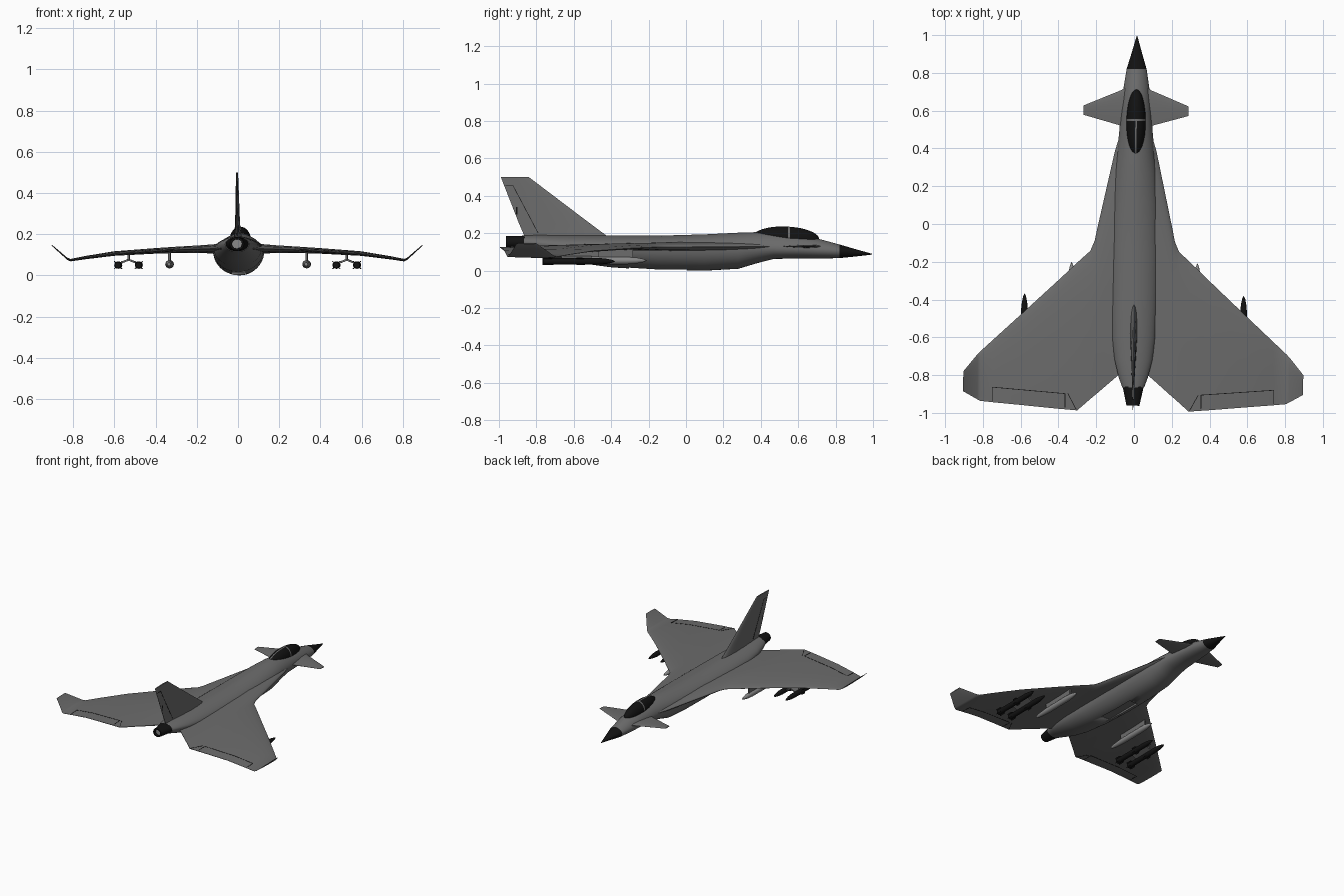
import bpy, bmesh, math
from mathutils import Matrix, Vector

if "Cube" in bpy.data.objects:
    bpy.data.objects.remove(bpy.data.objects["Cube"])


def mat(name, v):
    m = bpy.data.materials.new(name)
    m.diffuse_color = (v, v, v, 1)
    m.use_nodes = True
    m.node_tree.nodes["Principled BSDF"].inputs["Base Color"].default_value = m.diffuse_color
    return m


GREY = mat("airframe_grey", 0.15)
BLACK = mat("matte_black", 0.006)
LIGHT = mat("store_light_grey", 0.25)


def finish(bm, name, mats):
    bmesh.ops.recalc_face_normals(bm, faces=bm.faces)
    me = bpy.data.meshes.new(name)
    bm.to_mesh(me)
    bm.free()
    for m in mats:
        me.materials.append(m)
    ob = bpy.data.objects.new(name, me)
    bpy.context.collection.objects.link(ob)
    return ob


def loft(name, rings, mats, rule=None):
    bm = bmesh.new()
    vs = [[bm.verts.new(p) for p in r] for r in rings]
    n = len(vs[0])
    for a, b in zip(vs, vs[1:]):
        for i in range(n):
            j = (i + 1) % n
            bm.faces.new((a[i], a[j], b[j], b[i]))
    bm.faces.new(vs[0])
    bm.faces.new(vs[-1])
    if rule:
        for f in bm.faces:
            f.material_index = rule(f)
    return finish(bm, name, mats)


def interp(table, x, k):
    for a, b in zip(table, table[1:]):
        if x <= b[0]:
            t = (x - a[0]) / (b[0] - a[0])
            return a[k] + (b[k] - a[k]) * t
    return table[-1][k]


def foil(t):
    return interp([(0, .03), (.03, .4), (.12, .8), (.35, 1), (.7, .65), (1, .1)], t, 1)


STEPS = [0, .015, .04, .1, .2, .35, .55, .75, .9, 1]


def foil_ring(le, te, th, place):
    up = [(t, 1) for t in STEPS]
    down = [(t, -1) for t in reversed(STEPS)]
    return [place(le + (te - le) * t, s * foil(t) * th / 2) for t, s in up + down]


def body_ring(y, w, zt, zm, zb, n_up=1.75, seg=40):
    pts = []
    for i in range(seg):
        a = 2 * math.pi * i / seg
        c, s = math.cos(a), math.sin(a)
        n = n_up if s > 0 else 2.1
        x = w * math.copysign(abs(c) ** (2 / n), c)
        h = (zt - zm) if s > 0 else (zm - zb)
        pts.append((x, y, zm + h * math.copysign(abs(s) ** (2 / n), s)))
    return pts


def lathe(name, prof, x, z, m, seg=16):
    rings = [[(x + r * math.cos(2 * math.pi * i / seg), y, z + r * math.sin(2 * math.pi * i / seg))
              for i in range(seg)] for y, r in prof]
    return loft(name, rings, [m])


# Fuselage with black nose cone
BODY = [(.995, .002, .09, .088, .086), (.9, .029, .117, .1, .075), (.82, .053, .14, .104, .067),
        (.71, .07, .17, .11, .065), (.6, .08, .19, .115, .065), (.47, .09, .203, .118, .063),
        (.38, .1, .206, .12, .04), (.28, .112, .203, .12, .01), (.1, .12, .194, .125, 0),
        (-.15, .125, .187, .125, .002), (-.4, .122, .189, .125, .018), (-.6, .115, .19, .13, .045),
        (-.72, .1, .19, .14, .07), (-.81, .078, .19, .15, .1), (-.865, .058, .188, .153, .115)]
fuselage = loft("fuselage", [body_ring(*b) for b in BODY], [GREY, BLACK],
                lambda f: 1 if f.calc_center_median().y > .82 else 0)

# Recessed bay in the belly
bm = bmesh.new()
bmesh.ops.create_cube(bm, size=1, matrix=Matrix.Translation((0, -.15, -.01)) @ Matrix.Diagonal((.07, .31, .06, 1)))
cutter = finish(bm, "bay_cutter", [GREY])
cutter.hide_render = True
cutter.hide_viewport = False
cutter.display_type = 'WIRE'
mod = fuselage.modifiers.new("bay", 'BOOLEAN')
mod.object = cutter
mod.operation = 'DIFFERENCE'

# Exhaust nozzle with lighter bore
loft("nozzle", [body_ring(-.86, .056, .187, .153, .117, 2), body_ring(-.962, .034, .185, .153, .122, 2),
                body_ring(-.962, .025, .176, .153, .13, 2), body_ring(-.945, .024, .175, .153, .131, 2)],
     [BLACK, LIGHT], lambda f: 1 if len(f.verts) > 4 else 0)

# Canopy: glass with frame bands cut into it
bm = bmesh.new()
bmesh.ops.create_uvsphere(bm, u_segments=32, v_segments=20, radius=1,
                          matrix=Matrix.Translation((0, .535, .174)) @ Matrix.Rotation(-.04, 4, 'X')
                          @ Matrix.Diagonal((.051, .178, .062, 1)))
for co, no in (((0, .546, 0), (0, 1, 0)), ((0, .556, 0), (0, 1, 0)), ((.004, 0, 0), (1, 0, 0)), ((-.004, 0, 0), (1, 0, 0))):
    bmesh.ops.bisect_plane(bm, geom=bm.verts[:] + bm.edges[:] + bm.faces[:], plane_co=co, plane_no=no)
for f in bm.faces:
    c = f.calc_center_median()
    f.material_index = int(.546 < c.y < .556 or (abs(c.x) < .004 and c.y < .55))
finish(bm, "canopy", [BLACK, GREY])

# Wing stations: x, leading y, trailing y, thickness, height
WING = [(.06, .55, -.785, .05, .13), (.11, .386, -.828, .046, .129), (.2, -.03, -.907, .036, .127),
        (.212, -.09, -.917, .035, .127), (.235, -.145, -.937, .034, .126), (.295, -.2, -.99, .031, .124),
        (.4, -.3, -.982, .027, .119), (.6, -.487, -.964, .022, .106), (.74, -.617, -.952, .016, .086),
        (.81, -.682, -.945, .012, .074), (.825, -.697, -.937, .011, .08), (.9, -.79, -.895, .006, .146)]
CANARD = [(.04, .735, .51, .018), (.08, .708, .52, .016), (.278, .625, .575, .006)]


def seam(name, path, s, w=.0035):
    # thin dark panel gap following the wing skin
    a, b = Vector(path[0]), Vector(path[1])
    side = (b - a).normalized().orthogonal() * w / 2
    rings = []
    for i in range(9):
        p = a.lerp(b, i / 8)
        ring = []
        for k, q in ((1, p + side), (1, p - side), (-1, p - side), (-1, p + side)):
            le, te, th, z = (interp(WING, q.x, j) for j in (1, 2, 3, 4))
            h = foil(min(1, max(0, (q.y - le) / (te - le)))) * th / 2 + .0012
            ring.append((s * q.x, q.y, z + k * h))
        rings.append(ring)
    loft(name, rings, [BLACK])


def bar(name, top, bottom, y0, y1, w):
    # pylon slab between two (x, z) points
    a, b = Vector(top), Vector(bottom)
    d = (b - a).normalized().orthogonal() * w / 2
    q = [a + d, a - d, b - d, b + d]
    loft(name, [[(p.x, y, p.y) for p in q] for y in (y0, y1)], [GREY])


for s, tag in ((1, "right"), (-1, "left")):
    loft("wing_" + tag, [foil_ring(le, te, th, lambda y, h, x=x, z=z: (s * x, y, z + h))
                         for x, le, te, th, z in WING], [GREY])
    loft("canard_" + tag, [foil_ring(le, te, th, lambda y, h, x=x: (s * x, y, .13 + h))
                           for x, le, te, th in CANARD], [GREY])
    # Flap gaps
    for i, p in enumerate([((.36, -.902), (.745, -.872)), ((.745, -.872), (.745, -.945)),
                           ((.36, -.902), (.36, -.975)), ((.345, -.902), (.3, -.985))]):
        seam(f"flap_gap_{tag}_{i}", p, s)
    # Inner store and pylon
    lathe("inner_pod_" + tag, [(-.205, .001), (-.225, .009), (-.26, .016), (-.31, .02), (-.52, .02), (-.6, .015), (-.64, .008)],
          s * .333, .054, LIGHT)
    bar("inner_pylon_" + tag, (s * .333, .122), (s * .333, .065), -.54, -.28, .01)
    # Twin missile rack
    bar("rack_stem_" + tag, (s * .53, .112), (s * .53, .074), -.68, -.46, .01)
    for x in (.48, .58):
        bar(f"rack_arm_{tag}_{x}", (s * .53, .076), (s * x, .056), -.66, -.5, .009)
        lathe(f"missile_{tag}_{x}", [(-.375, .001), (-.39, .008), (-.42, .014), (-.46, .018), (-.755, .018), (-.76, .014)],
              s * x, .05, BLACK)
        for k in range(4):
            a = math.pi / 4 + k * math.pi / 2
            c, sn = math.cos(a), math.sin(a)
            for y0, y1 in ((-.76, -.69), (-.58, -.52)):
                pts = [(y0, .01), (y0, .027), (y1 - .03, .027), (y1, .01)]
                loft(f"missile_fin_{tag}_{x}_{k}", [[(s * x + r * c - o * sn, y, .05 + r * sn + o * c) for y, r in pts]
                                                   for o in (-.0015, .0015)], [BLACK])
    # Rudder gaps
    for i, (p, q, w) in enumerate([((-.925, .455), (-.79, .2), .003), ((-.925, .455), (-.965, .455), .003),
                                   ((-.905, .34), (-.905, .3), .009)]):
        d = (Vector(q) - Vector(p)).normalized().orthogonal() * w / 2
        rings = []
        for t in (0, .5, 1):
            c = Vector(p).lerp(Vector(q), t)
            z = c.y
            le, te = -.17 - 1.32 * (z - .0) - .005, -.793 - .394 * z
            th = interp([(.17, .04), (.25, .024), (.5, .01)], z, 1)
            h = foil(min(1, max(0, (c.x - le) / (te - le)))) * th / 2 + .001
            rings.append([(s * o, c.x + k * d.x, z + k * d.y) for o, k in ((0, 1), (h, 1), (h, -1), (0, -1))])
        loft(f"rudder_gap_{tag}_{i}", rings, [BLACK])

# Tail fin
loft("tail_fin", [foil_ring(le, te, th, lambda y, h, z=z: (h, y, z))
                  for z, le, te, th in [(.165, -.395, -.855, .042), (.25, -.51, -.892, .024), (.5, -.84, -.99, .01)]], [GREY])

# Slight yaw of the whole aircraft, then smooth shading
turn = Matrix.Translation((.005, 0, 0)) @ Matrix.Rotation(-.011, 4, 'Z')
for ob in bpy.data.objects:
    ob.data.transform(turn)
    ob.select_set(True)
bpy.context.view_layer.objects.active = fuselage
bpy.ops.object.shade_smooth_by_angle(angle=math.radians(35))
